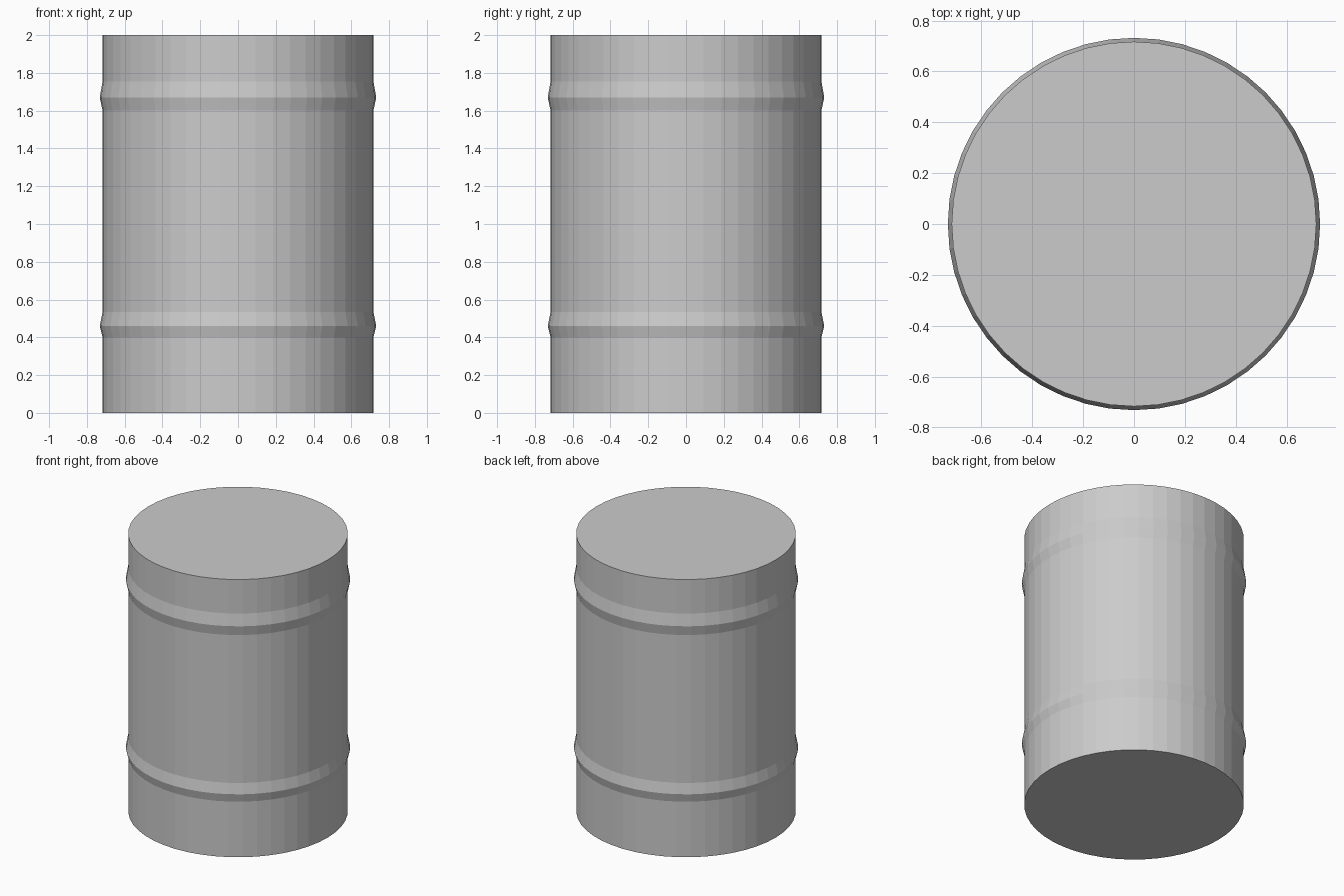
import bpy, bmesh
from math import cos, sin, tau

if "Cube" in bpy.data.objects:
    bpy.data.objects.remove(bpy.data.objects["Cube"])

SIDES = 48
BODY, RIB = 0.717, 0.732

# Side profile (radius, height) with two raised ribs
profile = [(BODY, 0.0),
           (BODY, 0.40), (RIB, 0.46), (BODY, 0.535),
           (BODY, 1.60), (RIB, 1.67), (BODY, 1.755),
           (BODY, 2.0)]

# Barrel: stacked rings bridged by flat quads, capped at both ends
bm = bmesh.new()
rings = [[bm.verts.new((r * cos(tau * i / SIDES), r * sin(tau * i / SIDES), z))
          for i in range(SIDES)] for r, z in profile]
for low, high in zip(rings, rings[1:]):
    for i in range(SIDES):
        j = (i + 1) % SIDES
        bm.faces.new((low[i], low[j], high[j], high[i]))
bm.faces.new(rings[0][::-1])
bm.faces.new(rings[-1])

mesh = bpy.data.meshes.new("barrel")
bm.to_mesh(mesh)
bm.free()
bpy.context.collection.objects.link(bpy.data.objects.new("barrel", mesh))
